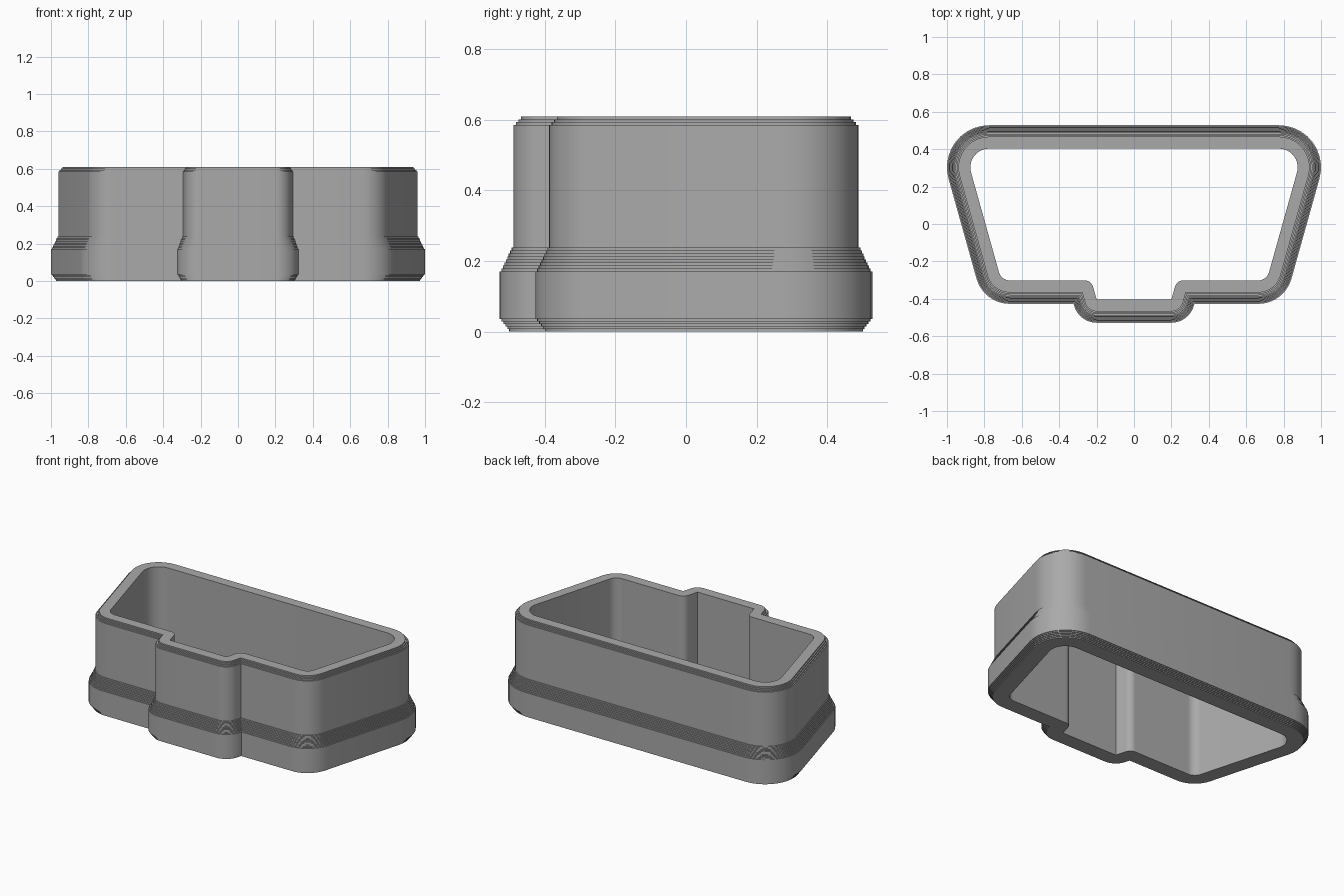
import bpy
import bmesh
import math
from mathutils import Vector

cube = bpy.data.objects.get("Cube")
if cube:
    bpy.data.objects.remove(cube, do_unlink=True)

HEIGHT = 0.61
ARC_STEPS = 10
SLOPE = 0.28


def side_x(y):
    return 0.794 + SLOPE * y


# Inner opening, right half: corner position and fillet radius
BACK, FRONT, KEY = 0.403, -0.302, -0.403
half = [
    (0.2, KEY, 0.0),
    (0.2 + SLOPE * (FRONT - KEY), FRONT, 0.045),
    (side_x(FRONT), FRONT, 0.06),
    (side_x(BACK), BACK, 0.1),
]
corners = half + [(-x, y, r) for x, y, r in reversed(half)]


def outline(d):
    """Opening outline grown outward by d, with filleted corners."""
    points = []
    count = len(corners)
    for i, (x, y, r) in enumerate(corners):
        p = Vector((x, y))
        a = (p - Vector(corners[i - 1][:2])).normalized()
        b = (Vector(corners[(i + 1) % count][:2]) - p).normalized()
        na, nb = Vector((a.y, -a.x)), Vector((b.y, -b.x))
        sign = 1 if a.cross(b) > 0 else -1
        miter = (na + nb) / (1 + na.dot(nb))
        radius = max(r + sign * d, 0)
        centre = p + miter * (d - sign * radius)
        start = math.atan2(na.y, na.x)
        turn = math.atan2(na.cross(nb), na.dot(nb))
        for k in range(ARC_STEPS + 1):
            t = start + turn * k / ARC_STEPS
            points.append(centre + sign * radius * Vector((math.cos(t), math.sin(t))))
    return points


def stairs(d0, d1, z0, z1, steps):
    """Wall section of thin layers stepping from offset d0 to d1."""
    section = []
    for k in range(steps):
        d = d0 + (d1 - d0) * k / (steps - 1)
        section += [(d, z0 + (z1 - z0) * k / steps),
                    (d, z0 + (z1 - z0) * (k + 1) / steps)]
    return section


# Wall cross-section: opening, stepped foot, skirt, stepped shoulder, body, rim
BODY, SKIRT = 0.086, 0.125
section = [(0, 0)]
section += stairs(0.098, SKIRT - 0.005, 0, 0.036, 5)
section += [(SKIRT, 0.036), (SKIRT, 0.17)]
section += stairs(SKIRT - 0.005, BODY + 0.005, 0.17, 0.238, 8)
section += [(BODY, 0.238), (BODY, 0.585)]
section += stairs(BODY - 0.007, 0.064, 0.585, HEIGHT, 3)
section += [(0, HEIGHT)]

bm = bmesh.new()
rings = [[bm.verts.new((p.x, p.y, z)) for p in outline(d)] for d, z in section]
for i, low in enumerate(rings):
    high = rings[(i + 1) % len(rings)]
    for j in range(len(low)):
        n = (j + 1) % len(low)
        bm.faces.new((low[j], low[n], high[n], high[j]))
bmesh.ops.remove_doubles(bm, verts=bm.verts, dist=0.0002)
bmesh.ops.recalc_face_normals(bm, faces=bm.faces)

mesh = bpy.data.meshes.new("connector_shell")
bm.to_mesh(mesh)
bm.free()
shell = bpy.data.objects.new("connector_shell", mesh)
bpy.context.collection.objects.link(shell)

# Plain grey material
grey = bpy.data.materials.new("plain_grey")
grey.use_nodes = True
colour = (0.4, 0.4, 0.4, 1)
grey.diffuse_color = colour
grey.node_tree.nodes["Principled BSDF"].inputs["Base Color"].default_value = colour
mesh.materials.append(grey)

bpy.context.view_layer.objects.active = shell
shell.select_set(True)
bpy.ops.object.shade_smooth_by_angle(angle=math.radians(30))
